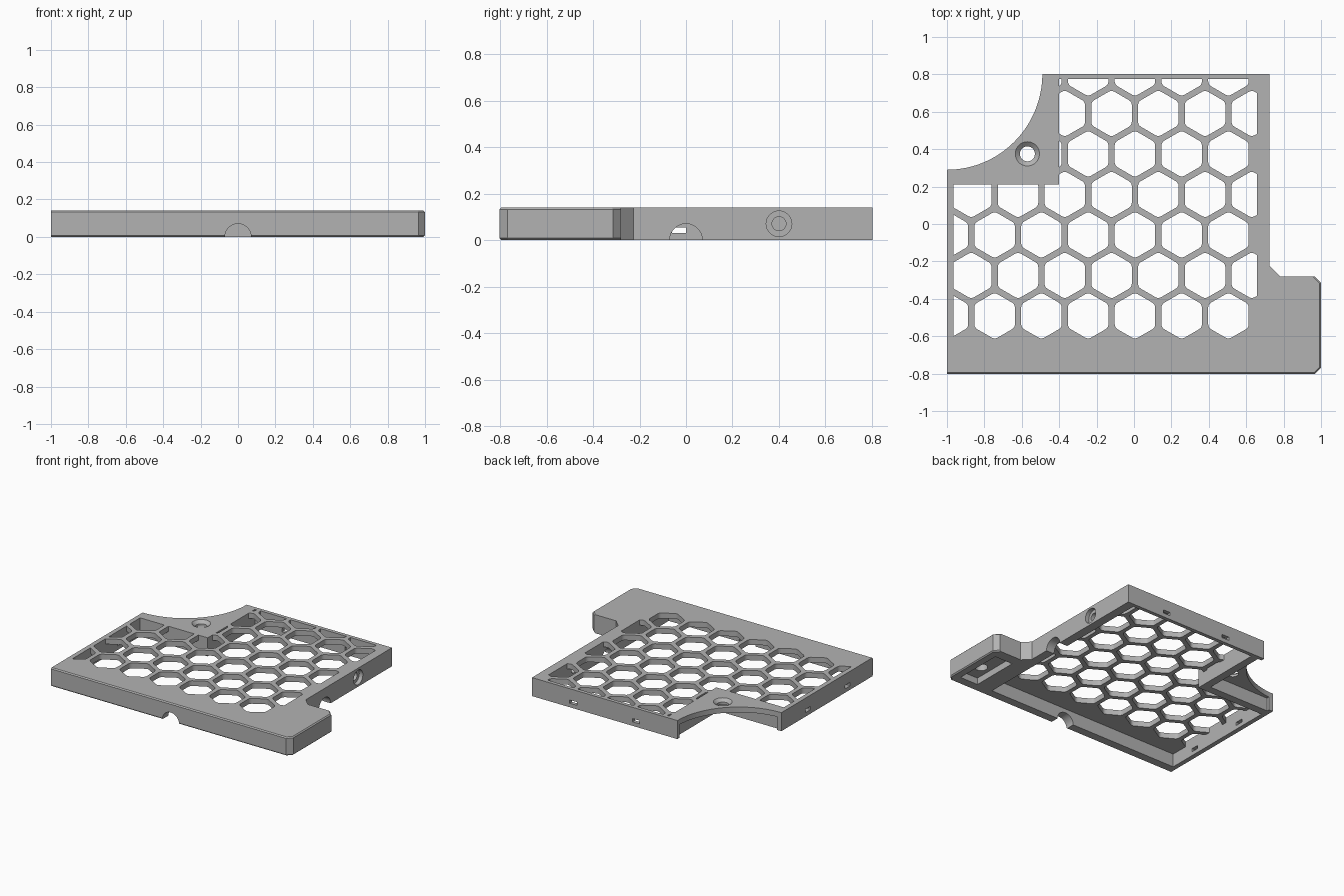
import bpy, bmesh, math

if "Cube" in bpy.data.objects:
    bpy.data.objects.remove(bpy.data.objects["Cube"], do_unlink=True)

H = 0.14          # total height
PLATE = 0.10      # underside of the top plate
YB = 0.803        # half depth

grey = bpy.data.materials.new("mid_grey")
grey.use_nodes = True
grey.diffuse_color = (0.45, 0.45, 0.45, 1)
grey.node_tree.nodes["Principled BSDF"].inputs["Base Color"].default_value = (0.45, 0.45, 0.45, 1)


def add_prism(bm, pts, z0, z1):
    """Closed vertical prism over a 2D outline."""
    low = [bm.verts.new((x, y, z0)) for x, y in pts]
    top = [bm.verts.new((x, y, z1)) for x, y in pts]
    bm.faces.new(low[::-1])
    bm.faces.new(top)
    n = len(pts)
    for i in range(n):
        j = (i + 1) % n
        bm.faces.new((low[i], low[j], top[j], top[i]))


def add_cone(bm, loc, r0, r1, depth, axis="Z"):
    """Capped cone or cylinder centred on loc."""
    new = bmesh.ops.create_cone(bm, cap_ends=True, segments=48, radius1=r0, radius2=r1, depth=depth)["verts"]
    for v in new:
        x, y, z = v.co
        if axis == "X":
            v.co = (z, y, -x)
        elif axis == "Y":
            v.co = (x, z, -y)
    bmesh.ops.translate(bm, verts=new, vec=loc)


def rect(x0, x1, y0, y1):
    return [(x0, y0), (x1, y0), (x1, y1), (x0, y1)]


def finish(bm, name):
    bmesh.ops.recalc_face_normals(bm, faces=bm.faces)
    mesh = bpy.data.meshes.new(name)
    bm.to_mesh(mesh)
    bm.free()
    mesh.materials.append(grey)
    ob = bpy.data.objects.new(name, mesh)
    bpy.context.collection.objects.link(ob)
    return ob


def cut(ob, bm):
    """Subtract the solids in bm from ob."""
    tool = finish(bm, "cutter")
    tool.hide_render = True
    mod = ob.modifiers.new("cut", "BOOLEAN")
    mod.operation = "DIFFERENCE"
    mod.solver = "EXACT"
    mod.object = tool
    bpy.context.view_layer.objects.active = ob
    bpy.ops.object.modifier_apply(modifier=mod.name)
    bpy.data.objects.remove(tool, do_unlink=True)


def clip(pts, axis, limit, sign):
    """Keep the part of a convex outline where sign * (coord - limit) >= 0."""
    out = []
    for i, a in enumerate(pts):
        b = pts[(i + 1) % len(pts)]
        da, db = sign * (a[axis] - limit), sign * (b[axis] - limit)
        if da >= 0:
            out.append(a)
        if da * db < 0:
            t = da / (da - db)
            out.append((a[0] + t * (b[0] - a[0]), a[1] + t * (b[1] - a[1])))
    return out


def rounded_hex(cx, cy, radius=0.125, fillet=0.03):
    d = radius - fillet / math.cos(math.pi / 6)
    pts = []
    for k in range(6):
        c = math.radians(30 + 60 * k)
        for s in (-30, -10, 10, 30):
            a = c + math.radians(s)
            pts.append((cx + d * math.cos(c) + fillet * math.cos(a),
                        cy + d * math.sin(c) + fillet * math.sin(a)))
    return pts


# Main frame with side tab
outline = [(-1, -YB), (0.965, -YB), (1, -0.768), (1, -0.315), (0.965, -0.28), (0.78, -0.28),
           (0.725, -0.225), (0.725, YB), (-0.4, YB), (-0.4, 0.21), (-1, 0.21)]
bm = bmesh.new()
add_prism(bm, outline, 0, H)
rim = [e for e in bm.edges
       if abs(e.verts[0].co.z - e.verts[1].co.z) < 0.01
       and all(v.co.y < -0.27 and (v.co.x > 0.9 or v.co.y < -0.8) for v in e.verts)]
bmesh.ops.bevel(bm, geom=rim, offset=0.008, segments=1, affect="EDGES")
frame = finish(bm, "frame")

# Hollow underside
X0, X1, Y0, Y1 = -0.965, 0.657, -0.732, 0.775
bm = bmesh.new()
add_prism(bm, rect(X0, X1, Y0, Y1), -0.1, PLATE)
cut(frame, bm)

# Honeycomb openings
bm = bmesh.new()
for row in range(-3, 5):
    cy = 0.158 + 0.2165 * row
    shift = 0.13 if row % 2 == 0 else 0.005
    for col in range(-5, 4):
        cx = shift + 0.25 * col
        if cx > 0.7:
            continue
        pts = rounded_hex(cx, cy)
        for axis, limit, sign in ((0, X0, 1), (0, X1, -1), (1, Y0, 1), (1, Y1, -1)):
            pts = clip(pts, axis, limit, sign)
        if len(pts) > 2:
            add_prism(bm, pts, 0.05, 0.2)
cut(frame, bm)

# Cable notches, side bore and wall slots
bm = bmesh.new()
add_cone(bm, (0, -YB, 0), 0.07, 0.07, 0.3, "Y")
add_cone(bm, (0.72, 0, 0), 0.07, 0.07, 0.3, "X")
add_cone(bm, (0.73, 0.4, 0.07), 0.055, 0.055, 0.07, "X")
for x in (0.38, -0.145):
    add_prism(bm, rect(x - 0.03, x + 0.03, 0.7, 0.9), 0.03, 0.055)
for y in (-0.03, -0.5):
    add_prism(bm, rect(-1.1, -0.9, y - 0.03, y + 0.03), 0.03, 0.055)
cut(frame, bm)
bm = bmesh.new()
add_cone(bm, (0.7, 0.4, 0.07), 0.03, 0.03, 0.2, "X")
cut(frame, bm)

# Recess and blind hole under the tab
bm = bmesh.new()
add_prism(bm, rect(0.79, 0.94, -0.73, -0.36), -0.1, 0.05)
cut(frame, bm)
bm = bmesh.new()
add_cone(bm, (0.865, -0.6, 0.06), 0.045, 0.045, 0.1)
cut(frame, bm)

# Corner plate with concave edge and countersunk hole
arc = [(-1 + 0.51 * math.cos(a), YB - 0.513 * math.sin(a))
       for a in (math.radians(90 * i / 32) for i in range(33))]
bm = bmesh.new()
add_prism(bm, [(-1, 0.21), (-0.4, 0.21), (-0.4, YB)] + arc, PLATE, H)
corner = finish(bm, "corner_plate")
bm = bmesh.new()
add_cone(bm, (-0.57, 0.375, 0.12), 0.04, 0.04, 0.2)
cut(corner, bm)
bm = bmesh.new()
add_cone(bm, (-0.57, 0.375, 0.13), 0.04, 0.066, 0.022)
cut(corner, bm)

# Wall below the corner plate
bm = bmesh.new()
add_prism(bm, [(-1, 0.21), (-0.4, 0.21), (-0.4, YB), (-0.49, YB), (-0.49, Y1), (-0.46, Y1),
               (-0.46, 0.27), (X0, 0.27), (X0, 0.29), (-1, 0.29)], 0, PLATE)
wall = finish(bm, "corner_wall")

for ob in (frame, corner, wall):
    bpy.ops.object.select_all(action="DESELECT")
    ob.select_set(True)
    bpy.context.view_layer.objects.active = ob
    bpy.ops.object.shade_smooth_by_angle(angle=math.radians(25))
